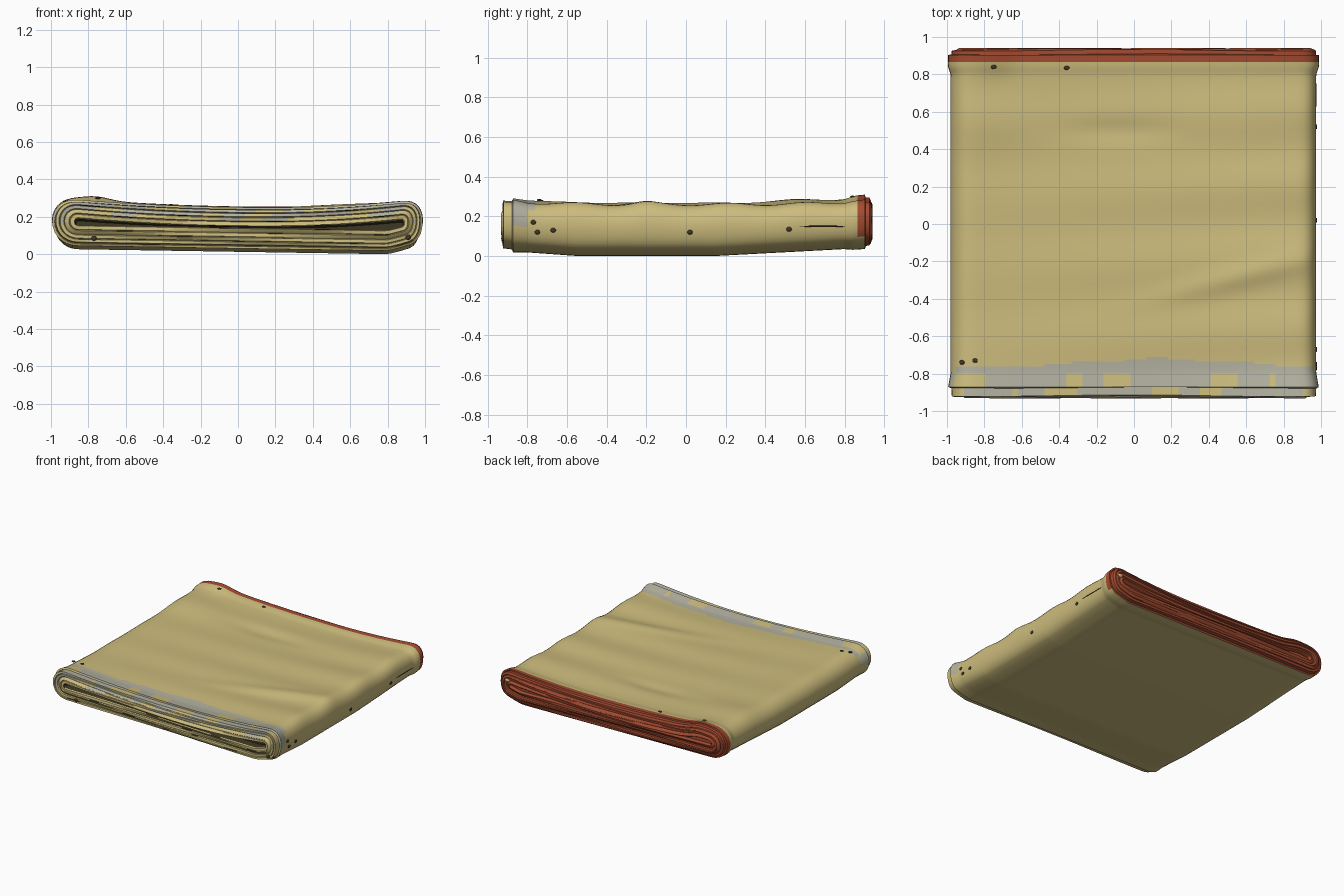
import bpy, bmesh, math

cube = bpy.data.objects.get("Cube")
if cube:
    bpy.data.objects.remove(cube, do_unlink=True)


def material(name, rgb):
    m = bpy.data.materials.new(name)
    m.diffuse_color = (*rgb, 1)
    m.use_nodes = True
    m.node_tree.nodes["Principled BSDF"].inputs["Base Color"].default_value = (*rgb, 1)
    return m


MATERIALS = [material("tan cloth", (0.61, 0.505, 0.205)),
             material("grey cloth", (0.45, 0.44, 0.35)),
             material("rust red cloth", (0.37, 0.07, 0.03)),
             material("dark fold gap", (0.05, 0.038, 0.018))]
TAN, GREY, RED, DARK = range(4)


def bump(x, y, cx, cy, rx, ry):
    return math.exp(-((x - cx) / rx) ** 2 - ((y - cy) / ry) ** 2)


def hem(y):
    # thickening of the cloth close to both ends
    t = min(1, max(0, (abs(y) - 0.79) / 0.06))
    return t * t * (3 - 2 * t)


def top(x, y):
    # sagging upper surface with soft creases, higher towards both ends
    end = abs(y) ** 4
    sag = 0.05 * abs(x - 0.2) ** 2 if x < 0.2 else 0.09 * (x - 0.2) ** 2
    z = 0.246 + sag * (0.4 + 0.6 * end) + 0.006 * hem(y)
    z += (0.004 + 0.003 * x) * math.cos(16.3 * (y - 0.21) - 0.8 * (x - 0.8))
    z -= 0.014 * bump(x, y, -0.08, 0.5, 0.3, 0.07)
    z += 0.016 * bump(x, y, 0.55, -0.3 + 0.25 * (x - 0.5), 0.45, 0.07)
    z += 0.016 * bump(x, y, -0.8, 0.57, 0.25, 0.16)
    return z + 0.02 * bump(x, y, -0.76, 0.9, 0.1, 0.1)


def bottom(x, y):
    rise = 0.04 * max(0, y - 0.15) / 0.75 + 0.025 * max(0, -y - 0.55) / 0.35
    return max(0, 0.016 * (0.8 - x)) + rise + 0.25 * max(0, x - 0.8) - 0.006 * hem(y)


# Flat racetrack parameters: core x position, outward x factor, height factor
TRACK = []
LEFT, RIGHT, STEPS, ARC = -0.85, 0.87, 60, 14
for i in range(STEPS):
    TRACK.append((LEFT + (RIGHT - LEFT) * i / STEPS, 0, -1))
for i in range(ARC):
    a = -math.pi / 2 + math.pi * i / ARC
    TRACK.append((RIGHT, max(0, math.cos(a)) ** (0.5 if a < 0 else 0.75), math.sin(a)))
for i in range(STEPS):
    TRACK.append((RIGHT + (LEFT - RIGHT) * i / STEPS, 0, 1))
for i in range(ARC):
    a = math.pi / 2 + math.pi * i / ARC
    TRACK.append((LEFT, -max(0, -math.cos(a)) ** 0.9, math.sin(a)))


def section(y, inset):
    """One racetrack loop around the cloth, shrunk by inset."""
    loop = []
    for core, out, up in TRACK:
        radius = (0.13 if core < 0 else 0.104) + 0.015 * hem(y)
        x = core + out * radius * max(0.1, 1 - inset / 0.125)
        hi, lo = top(x, y), bottom(x, y)
        half = max(0.004, (hi - lo) / 2 - inset)
        wave = 0.005 * math.sin(4 * x + 90 * inset) * min(1, inset / 0.02)
        loop.append((x, y + wave, (hi + lo) / 2 + up * half))
    return loop


def shade(obj):
    bpy.ops.object.select_all(action="DESELECT")
    obj.select_set(True)
    bpy.context.view_layer.objects.active = obj
    bpy.ops.object.shade_smooth_by_angle(angle=math.radians(40))


def loft(name, rings, paint, cap=None):
    bm = bmesh.new()
    loops = [[bm.verts.new(p) for p in section(*r)] for r in rings]
    n = len(TRACK)
    for k, (a, b) in enumerate(zip(loops, loops[1:])):
        for i in range(n):
            j = (i + 1) % n
            f = bm.faces.new((a[i], b[i], b[j], a[j]))
            f.material_index = paint(k, f.calc_center_median())
    if cap == "front":
        bm.faces.new(loops[0]).material_index = DARK
    elif cap == "back":
        bm.faces.new(loops[-1][::-1]).material_index = RED
    mesh = bpy.data.meshes.new(name)
    bm.to_mesh(mesh)
    bm.free()
    for m in MATERIALS:
        mesh.materials.append(m)
    obj = bpy.data.objects.new(name, mesh)
    bpy.context.collection.objects.link(obj)
    shade(obj)


def fold_rings(start, end, layers, depth, slit):
    """Concentric cloth layers: a broad crest then a narrow groove for each one."""
    way = 1 if end > start else -1
    rings = [(start, 0)]
    for k in range(layers):
        y = start + (end - start) * math.sin(math.pi / 2 * min(1, (k + 1) / 2.5))
        inset = [depth * ((k + s) / layers) ** 1.2 for s in (0.12, 0.82, 1)]
        rings += [(y - way * 0.004, inset[0]), (y, inset[1]), (y - way * 0.008, inset[2])]
    return rings + [(end - way * slit, depth + 0.004)]


FRONT, BACK = -0.80, 0.865


def body_paint(k, c):
    edge = -0.765 + 0.045 * bump(c.x, 0, 0.15, 0, 0.5, 1) + 0.006 * math.sin(13 * c.x)
    return GREY if c.y < edge and c.z > 0.235 else TAN


# Main folded cloth
COUNT = 130
loft("folded_cloth", [(FRONT + (BACK - FRONT) * i / COUNT, 0) for i in range(COUNT + 1)],
     body_paint)

# Front end: layered edge in tan and grey around a dark slit
front = fold_rings(FRONT, -0.928, 5, 0.108, 0.07)[::-1]


def front_paint(k, c):
    if k == 0:
        return DARK
    layer, part = divmod(len(front) - 2 - k, 3)
    streak = math.sin(9 * c.x + 2.3 * layer) + math.sin(23 * c.x + layer)
    if part == 2 and streak > 1.2:
        return DARK
    if c.z > 0.16 and layer < 4 and streak > (-0.5 if layer < 3 else 0.4):
        return GREY
    return TAN


loft("front_fold", front, front_paint, "front")

# Back end: layered rust red edge with a tan lip underneath
back = fold_rings(BACK, 0.937, 5, 0.106, 0.03)
loft("back_fold", back, lambda k, c: TAN if k == 0 and c.z < 0.09 else RED, "back")


# Loose threads: small dark tufts and one pale one at the red end
def tuft(name, place, size, colour):
    bpy.ops.mesh.primitive_ico_sphere_add(subdivisions=2, radius=1, location=place)
    obj = bpy.context.object
    obj.name = name
    obj.scale = size
    obj.data.materials.append(MATERIALS[colour])
    shade(obj)


for y, z in ((-0.77, 0.17), (-0.75, 0.12), (-0.67, 0.13), (0.02, 0.12), (0.52, 0.135)):
    tuft("side_thread", (0.973, y, z), (0.007, 0.014, 0.012), DARK)
for x, y in ((-0.92, -0.74), (-0.85, -0.73), (-0.75, 0.84), (-0.36, 0.835)):
    tuft("top_thread", (x, y, top(x, y)), (0.015, 0.012, 0.006), DARK)
for x, z in ((-0.77, 0.085), (0.91, 0.09)):
    tuft("front_thread", (x, -0.922, z), (0.015, 0.01, 0.014), DARK)
tuft("side_crease", (0.971, 0.69, 0.15), (0.004, 0.14, 0.004), DARK)
tuft("back_thread", (0.91, 0.93, 0.21), (0.022, 0.012, 0.015), TAN)
